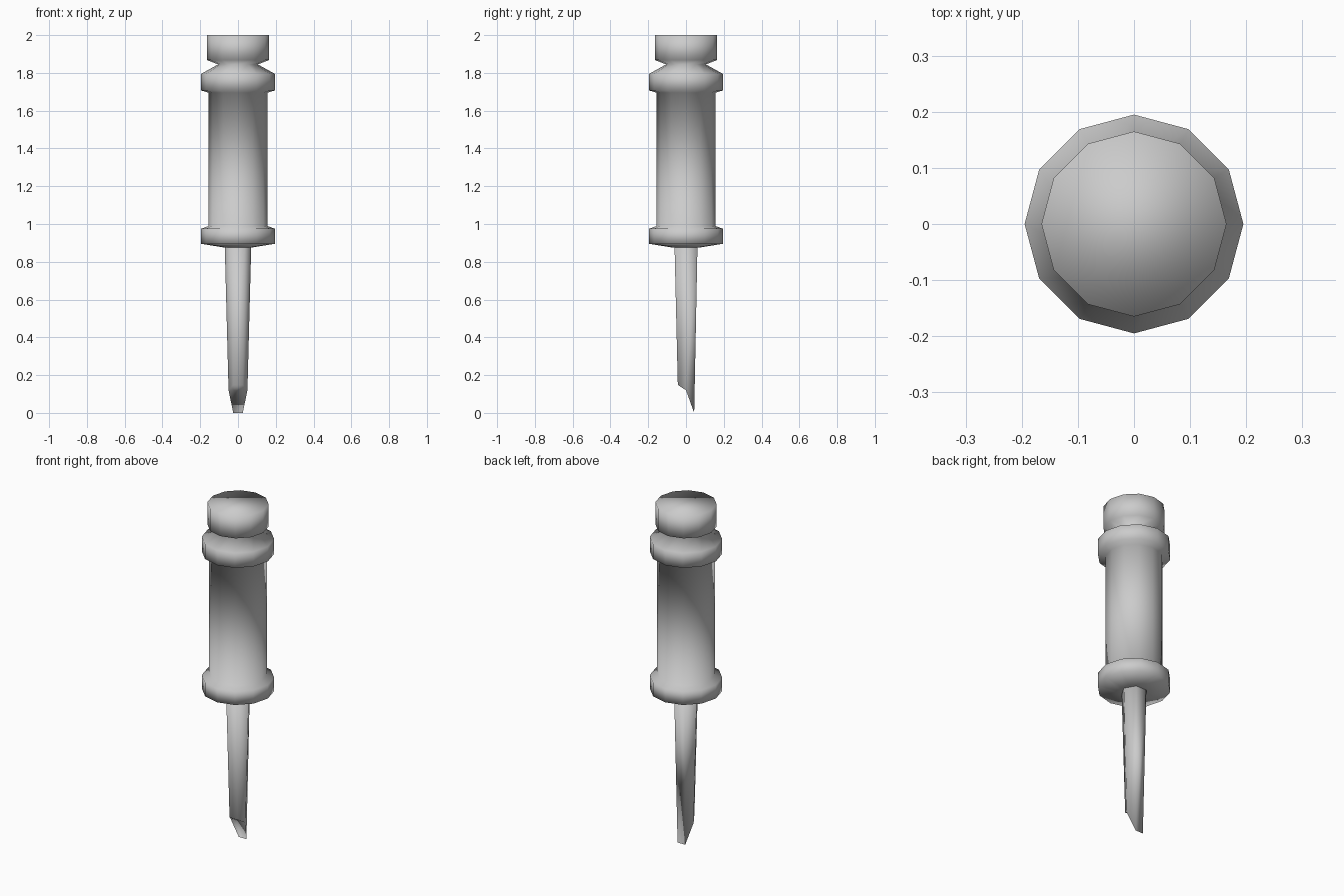
import bpy, bmesh
from math import cos, sin, tau

if "Cube" in bpy.data.objects:
    bpy.data.objects.remove(bpy.data.objects["Cube"])


def ring(bm, sides, radius, heights):
    return [bm.verts.new((radius * cos(tau * i / sides), radius * sin(tau * i / sides),
                          heights[i])) for i in range(sides)]


def bridge(bm, a, b):
    n = len(a)
    for i in range(n):
        bm.faces.new((a[i], a[(i + 1) % n], b[(i + 1) % n], b[i]))


def finish(bm, name):
    bmesh.ops.recalc_face_normals(bm, faces=bm.faces)
    for f in bm.faces:
        f.smooth = True
    mesh = bpy.data.meshes.new(name)
    bm.to_mesh(mesh)
    bm.free()
    obj = bpy.data.objects.new(name, mesh)
    bpy.context.collection.objects.link(obj)
    return obj


# Handle: twelve-sided turned profile (radius, height)
profile = [(0.07, 0.875), (0.195, 0.895), (0.195, 0.975), (0.155, 0.99),
           (0.155, 1.695), (0.195, 1.707), (0.195, 1.795), (0.105, 1.845),
           (0.165, 1.868), (0.165, 2.0)]
bm = bmesh.new()
rings = [ring(bm, 12, r, [z] * 12) for r, z in profile]
for a, b in zip(rings, rings[1:]):
    bridge(bm, a, b)
bm.faces.new(rings[0])
bm.faces.new(rings[-1])
finish(bm, "handle")

# Blade: tapered hexagonal shaft, tip cut obliquely with the long edge at the back
bm = bmesh.new()
top = ring(bm, 6, 0.07, [0.88] * 6)
tip = ring(bm, 6, 0.05, [0.12, 0.0, 0.0, 0.12, 0.148, 0.148])
bridge(bm, tip, top)
bm.faces.new(top)
bm.faces.new((tip[0], tip[1], tip[2], tip[3]))
bm.faces.new((tip[3], tip[4], tip[5], tip[0]))
finish(bm, "blade")
